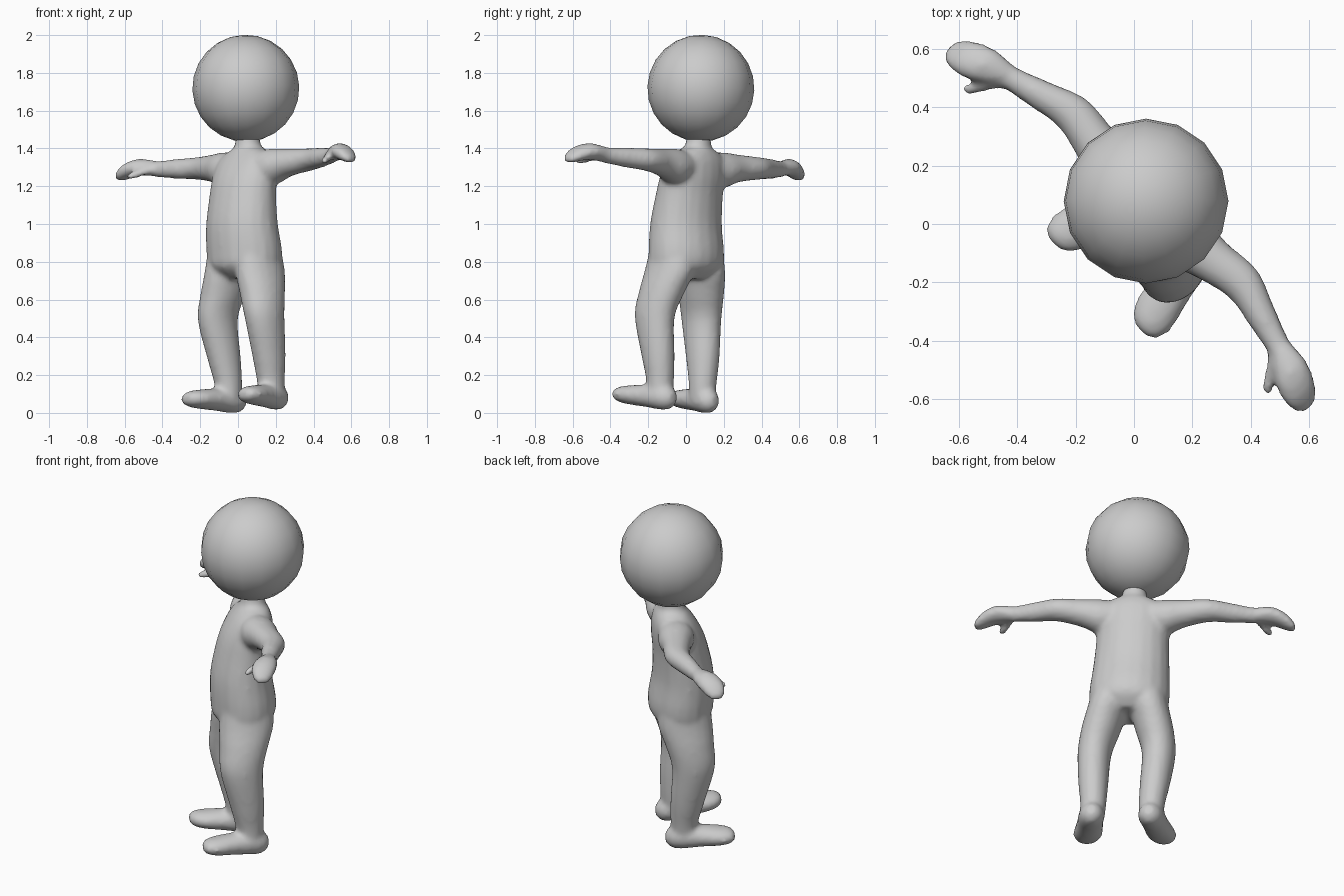
import bpy, bmesh, math
from mathutils import Matrix, Vector

if "Cube" in bpy.data.objects:
    bpy.data.objects.remove(bpy.data.objects["Cube"])

SIDES = 20
STEPS = 4

grey = bpy.data.materials.new("light grey")
grey.diffuse_color = (0.6, 0.6, 0.6, 1)
grey.use_nodes = True
grey.node_tree.nodes["Principled BSDF"].inputs["Base Color"].default_value = grey.diffuse_color

# Whole figure is turned 45 degrees and leans slightly sideways
pose = (Matrix.Rotation(math.radians(-45), 4, 'Z') @ Matrix.Translation((0.025, 0, 0.8))
        @ Matrix.Rotation(-0.056, 4, 'Y') @ Matrix.Translation((0, 0, -0.8)))


def smooth_rings(rings):
    """Catmull-Rom interpolation between the given rings."""
    out = []
    for i in range(len(rings) - 1):
        p = [rings[max(0, min(len(rings) - 1, i + k))] for k in (-1, 0, 1, 2)]
        for s in range(STEPS):
            t = s / STEPS
            out.append([0.5 * (2 * b + (c - a) * t + (2 * a - 5 * b + 4 * c - d) * t * t
                               + (3 * b - a - 3 * c + d) * t ** 3) for a, b, c, d in zip(*p)])
    return out + [list(rings[-1])]


def loft(bm, axis, rings, side=1):
    """Closed tube of ellipses (x, y, z, r1, r2) lying across the axis."""
    i, j = {'x': (1, 2), 'y': (0, 2), 'z': (0, 1)}[axis]
    loops = []
    for x, y, z, r1, r2 in smooth_rings(rings):
        loop = []
        for k in range(SIDES):
            a = 2 * math.pi * k / SIDES
            co = Vector((x, y, z))
            co[i] += r1 * math.cos(a)
            co[j] += r2 * math.sin(a)
            co.x *= side
            loop.append(bm.verts.new(co))
        loops.append(loop)
    faces = [bm.faces.new(loops[0]), bm.faces.new(loops[-1])]
    for l0, l1 in zip(loops, loops[1:]):
        for k in range(SIDES):
            n = (k + 1) % SIDES
            faces.append(bm.faces.new((l0[k], l0[n], l1[n], l1[k])))
    bmesh.ops.recalc_face_normals(bm, faces=faces)


def finish(bm, name):
    mesh = bpy.data.meshes.new(name)
    bm.to_mesh(mesh)
    bm.free()
    mesh.materials.append(grey)
    mesh.shade_smooth()
    ob = bpy.data.objects.new(name, mesh)
    bpy.context.collection.objects.link(ob)
    ob.matrix_world = pose
    return ob


bm = bmesh.new()

# Torso and neck
loft(bm, 'z', [
    (0, .03, .71, .10, .10), (0, .025, .77, .205, .165), (0, .025, .85, .22, .178),
    (0, .015, 1.0, .21, .167), (0, .03, 1.15, .20, .152), (0, .05, 1.25, .20, .14),
    (0, .07, 1.33, .195, .115), (0, .08, 1.38, .14, .088), (0, .082, 1.41, .075, .07),
    (0, .085, 1.48, .062, .062)])

for side in (1, -1):
    # Arm and mitten hand
    loft(bm, 'x', [
        (.08, .078, 1.30, .09, .08), (.18, .085, 1.295, .10, .095), (.28, .10, 1.31, .08, .074),
        (.414, .12, 1.318, .068, .060), (.53, .09, 1.322, .056, .053),
        (.65, .055, 1.328, .044, .043), (.70, .035, 1.338, .057, .043),
        (.76, .015, 1.342, .07, .045), (.82, -.005, 1.325, .066, .040),
        (.86, -.015, 1.303, .045, .028), (.878, -.018, 1.295, .018, .012)], side)
    # Thumb
    loft(bm, 'y', [
        (.67, .02, 1.33, .03, .025), (.70, -.03, 1.312, .026, .022),
        (.725, -.075, 1.295, .022, .02), (.733, -.096, 1.288, .01, .01)], side)
    # Leg
    loft(bm, 'z', [
        (.16, .025, .08, .068, .072), (.16, .025, .17, .072, .077), (.168, .01, .30, .082, .095),
        (.175, -.018, .50, .092, .118), (.148, .0, .63, .105, .134),
        (.118, .02, .74, .108, .15), (.11, .025, .84, .095, .14)], side)
    # Foot
    loft(bm, 'y', [
        (.213, -.242, .085, .028, .018), (.21, -.22, .085, .06, .038),
        (.20, -.16, .083, .08, .05), (.18, -.05, .08, .073, .06), (.163, .05, .075, .07, .069),
        (.158, .10, .072, .054, .058), (.156, .128, .07, .025, .028)], side)

body = finish(bm, "body")

# Fuse the limbs into one soft skin
fuse = body.modifiers.new("fuse", 'REMESH')
fuse.mode = 'VOXEL'
fuse.voxel_size = 0.014
fuse.use_smooth_shade = True
soften = body.modifiers.new("soften", 'SMOOTH')
soften.factor = 0.5
soften.iterations = 6

# Head
bm = bmesh.new()
bmesh.ops.create_uvsphere(bm, u_segments=16, v_segments=12, radius=0.283,
                          matrix=Matrix.Translation((0, .085, 1.72)))
finish(bm, "head")
